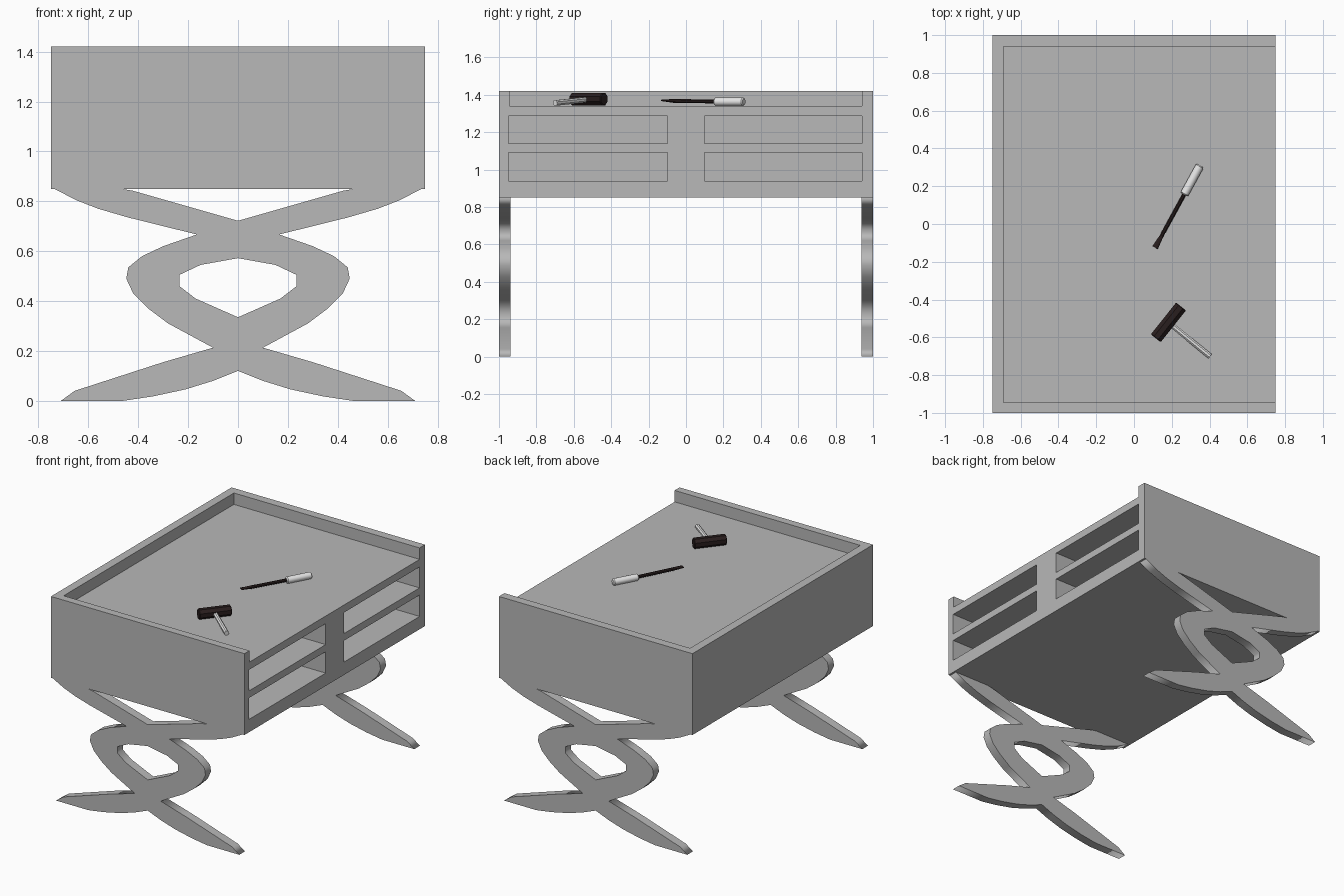
import bpy, bmesh
from mathutils import Vector, Matrix

cube = bpy.data.objects.get("Cube")
if cube:
    bpy.data.objects.remove(cube, do_unlink=True)


def material(name, rgb):
    m = bpy.data.materials.new(name)
    m.use_nodes = True
    m.diffuse_color = (*rgb, 1)
    for n in m.node_tree.nodes:
        if n.type == 'BSDF_PRINCIPLED':
            n.inputs["Base Color"].default_value = (*rgb, 1)
    return m


GREY = material("table grey", (0.48, 0.48, 0.48))
DARK = material("dark metal", (0.022, 0.013, 0.013))
PALE = material("pale handle", (0.8, 0.8, 0.8))


def make(name, bm, mat):
    bmesh.ops.recalc_face_normals(bm, faces=bm.faces)
    me = bpy.data.meshes.new(name)
    bm.to_mesh(me)
    bm.free()
    me.materials.append(mat)
    ob = bpy.data.objects.new(name, me)
    bpy.context.collection.objects.link(ob)
    return ob


def box(name, lo, hi, mat):
    lo, hi = Vector(lo), Vector(hi)
    bm = bmesh.new()
    bmesh.ops.create_cube(bm, size=1, matrix=Matrix.Translation((lo + hi) / 2)
                          @ Matrix.Diagonal((*(hi - lo), 1)))
    return make(name, bm, mat)


def rod(name, p, q, r1, r2, sides, mat, flat_tip=False, bevel=0):
    """Prism or cone from p to q; flat_tip squashes the end at q into a blade."""
    p, q = Vector(p), Vector(q)
    d = q - p
    bm = bmesh.new()
    bmesh.ops.create_cone(bm, cap_ends=True, segments=sides, radius1=r1, radius2=r2,
                          depth=d.length)
    # half a step of turn rests a flat side on the table
    bmesh.ops.rotate(bm, verts=bm.verts, matrix=Matrix.Rotation(3.14159 / sides, 3, 'Z'))
    if bevel:
        rims = [e for e in bm.edges if abs(e.verts[0].co.z - e.verts[1].co.z) < 1e-5]
        bmesh.ops.bevel(bm, geom=rims, offset=bevel, segments=1, affect='EDGES')
    if flat_tip:
        for v in bm.verts:
            if v.co.z > 0:
                v.co.y *= 0.25
    bm.transform(Matrix.Translation((p + q) / 2) @ d.to_track_quat('Z', 'Y').to_matrix().to_4x4())
    return make(name, bm, mat)


def smooth(ob):
    bpy.ops.object.select_all(action='DESELECT')
    ob.select_set(True)
    bpy.context.view_layer.objects.active = ob
    bpy.ops.object.shade_smooth_by_angle(angle=0.7)


# Table body with a tray top open on one side and four cubbies
body = box("table_body", (-0.75, -1, 0.85), (0.75, 1, 1.42), GREY)
cutters = [box("tray_cutter", (-0.69, -0.945, 1.34), (0.9, 0.94, 1.6), GREY)]
for y0, y1 in ((-0.95, -0.1), (0.1, 0.94)):
    for z0, z1 in ((0.94, 1.09), (1.14, 1.287)):
        cutters.append(box("cubby_cutter", (-0.69, y0, z0), (0.9, y1, z1), GREY))
bpy.context.view_layer.objects.active = body
for c in cutters:
    c.hide_render = True
    mod = body.modifiers.new("cut", 'BOOLEAN')
    mod.operation, mod.solver, mod.object = 'DIFFERENCE', 'EXACT', c
    bpy.ops.object.modifier_apply(modifier=mod.name)
    bpy.data.objects.remove(c, do_unlink=True)

# Twisted leg frames: half outlines running from the top centre to the bottom centre
OUTER = [(0, .722), (.42, .842), (.48, .852), (.74, .852), (.65, .805), (.56, .77),
         (.44, .735), (.165, .667), (.3, .62), (.385, .58), (.44, .535), (.448, .49),
         (.42, .43), (.36, .37), (.28, .31), (.1, .213), (.3, .155), (.655, .04),
         (.71, 0), (.46, 0), (.34, .018), (.21, .046), (.1, .08), (0, .12)]
EYE = [(0, .572), (.15, .545), (.235, .505), (.235, .46), (.17, .41), (0, .335)]


def leg(name, y):
    cu = bpy.data.curves.new(name, 'CURVE')
    cu.dimensions, cu.fill_mode, cu.extrude = '2D', 'BOTH', 0.031
    for half in (OUTER, EYE):
        loop = half + [(-x, z) for x, z in half[-2:0:-1]]
        s = cu.splines.new('POLY')
        s.points.add(len(loop) - 1)
        for pt, (x, z) in zip(s.points, loop):
            pt.co = (x, z, 0, 1)
        s.use_cyclic_u = True
    ob = bpy.data.objects.new(name, cu)
    bpy.context.collection.objects.link(ob)
    ob.rotation_euler.x = 1.570796
    ob.location.y = y
    cu.materials.append(GREY)
    bpy.ops.object.select_all(action='DESELECT')
    ob.select_set(True)
    bpy.context.view_layer.objects.active = ob
    bpy.ops.object.convert(target='MESH')


leg("front_leg", -0.969)
leg("back_leg", 0.969)

# Screwdriver
smooth(rod("screwdriver_handle", (0.265, 0.155, 1.363), (0.35, 0.31, 1.363),
           0.023, 0.023, 16, PALE, bevel=0.006))
rod("screwdriver_shaft", (0.268, 0.16, 1.364), (0.145, -0.065, 1.367), 0.011, 0.011, 8, DARK)
rod("screwdriver_blade", (0.145, -0.065, 1.367), (0.112, -0.125, 1.37), 0.011, 0.018, 8, DARK,
    flat_tip=True)

# Hammer
rod("hammer_head", (0.115, -0.605, 1.377), (0.249, -0.437, 1.377), 0.036, 0.036, 8, DARK,
    bevel=0.004)
rod("hammer_handle", (0.182, -0.521, 1.375), (0.402, -0.7, 1.356), 0.015, 0.016, 8, PALE)
